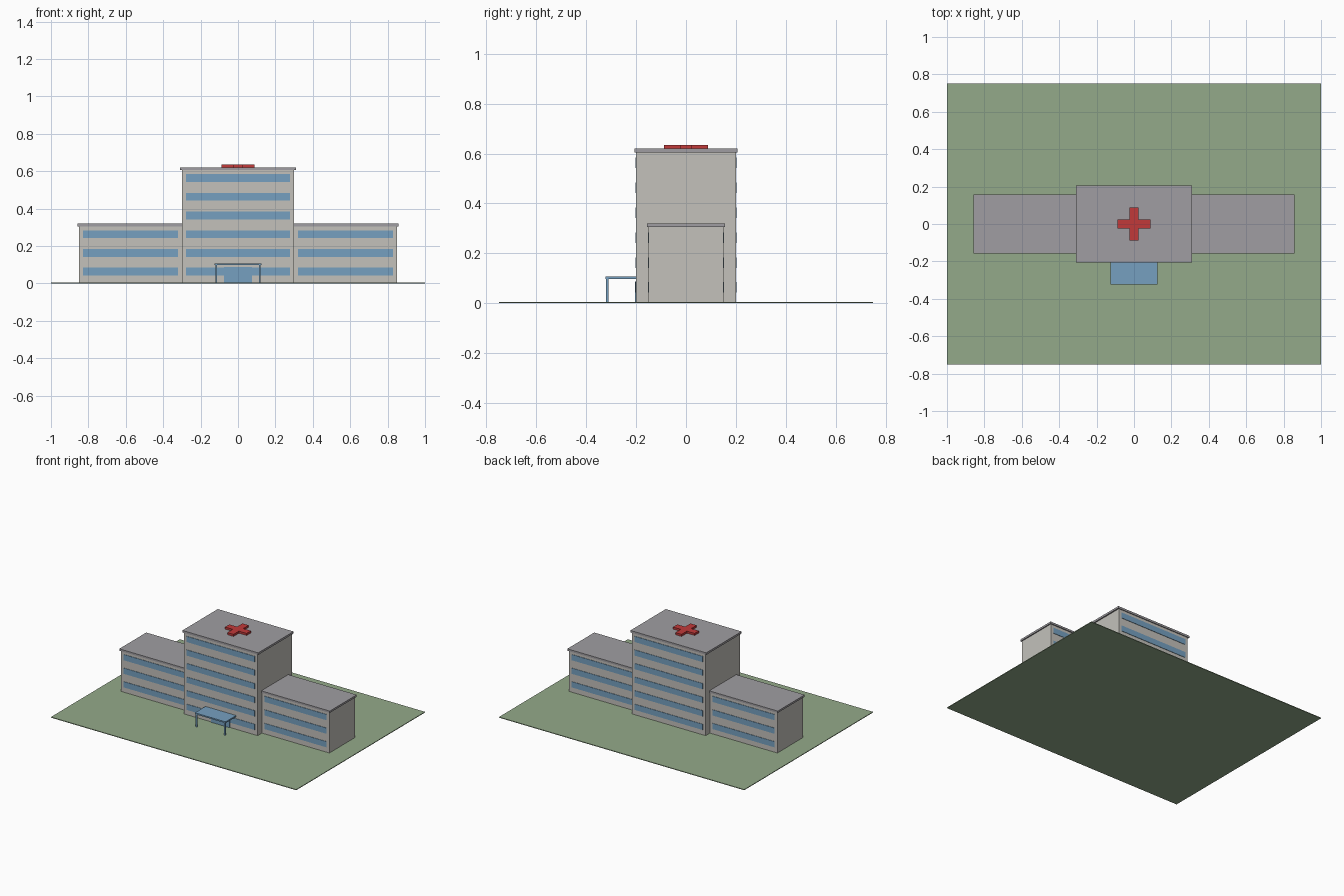
import bpy
import bmesh

if "Cube" in bpy.data.objects:
    bpy.data.objects.remove(bpy.data.objects["Cube"])


def material(name, rgb):
    """Flat colour given as sRGB 0-255, stored as linear."""
    m = bpy.data.materials.new(name)
    lin = [(c / 255 / 12.92) if c < 11 else ((c / 255 + 0.055) / 1.055) ** 2.4 for c in rgb]
    m.diffuse_color = (*lin, 1)
    m.use_nodes = True
    m.node_tree.nodes["Principled BSDF"].inputs["Base Color"].default_value = m.diffuse_color
    return m


GRASS = material("grass green", (148, 170, 138))
WALL = material("wall grey", (195, 193, 187))
ROOF = material("roof grey", (160, 158, 162))
GLASS = material("glass blue", (118, 160, 192))
RED = material("cross red", (193, 58, 58))


def finish(name, bm, mat):
    bmesh.ops.recalc_face_normals(bm, faces=bm.faces)
    me = bpy.data.meshes.new(name)
    bm.to_mesh(me)
    bm.free()
    me.materials.append(mat)
    ob = bpy.data.objects.new(name, me)
    bpy.context.collection.objects.link(ob)
    return ob


def box(name, x, y, z, mat):
    """Box from (min, max) pairs."""
    bm = bmesh.new()
    bmesh.ops.create_cube(bm, size=1)
    for v in bm.verts:
        v.co = [r[0] if c < 0 else r[1] for c, r in zip(v.co, (x, y, z))]
    return finish(name, bm, mat)


G = 0.005  # top of the lawn


def block(name, x0, x1, depth, height, over, roof_y, roof_t, floors):
    """Building block with overhanging roof slab and window bands front and back."""
    top = G + height
    box(name + "_walls", (x0, x1), (-depth, depth), (G, top), WALL)
    box(name + "_roof", (x0 - over, x1 + over), (-roof_y, roof_y), (top, top + roof_t), ROOF)
    for i in range(floors):
        zc = 0.063 + 0.1 * i
        for side, s in (("front", -1), ("back", 1)):
            ys = sorted((s * (depth - 0.002), s * (depth + 0.003)))
            box(f"{name}_{side}_window_{i + 1}", (x0 + 0.022, x1 - 0.022), ys,
                (zc - 0.021, zc + 0.021), GLASS)


# Lawn
box("lawn", (-1, 1), (-0.75, 0.75), (0, G), GRASS)

# Tower and the two wings
block("tower", -0.30, 0.30, 0.20, 0.60, 0.009, 0.206, 0.015, 6)
block("left_wing", -0.85, -0.30, 0.15, 0.30, 0.008, 0.157, 0.014, 3)
block("right_wing", 0.30, 0.85, 0.15, 0.30, 0.008, 0.157, 0.014, 3)

# Roof cross, extruded from one outline
a, b = 0.025, 0.088
outline = [(a, a), (a, b), (-a, b), (-a, a), (-b, a), (-b, -a),
           (-a, -a), (-a, -b), (a, -b), (a, -a), (b, -a), (b, a)]
bm = bmesh.new()
face = bm.faces.new([bm.verts.new((x, y, 0.62)) for x, y in outline])
ext = bmesh.ops.extrude_face_region(bm, geom=[face], use_keep_orig=True)
for v in ext["geom"]:
    if isinstance(v, bmesh.types.BMVert):
        v.co.z = 0.635
finish("roof_cross", bm, RED)

# Entrance: door plate, canopy and its two posts
box("door", (-0.075, 0.075), (-0.205, -0.198), (G, 0.087), GLASS)
box("canopy", (-0.125, 0.125), (-0.323, -0.20), (0.097, 0.107), GLASS)
for side, s in (("left", -1), ("right", 1)):
    cx = s * 0.116
    box(side + "_canopy_post", (cx - 0.005, cx + 0.005), (-0.321, -0.311), (G, 0.097), GLASS)
